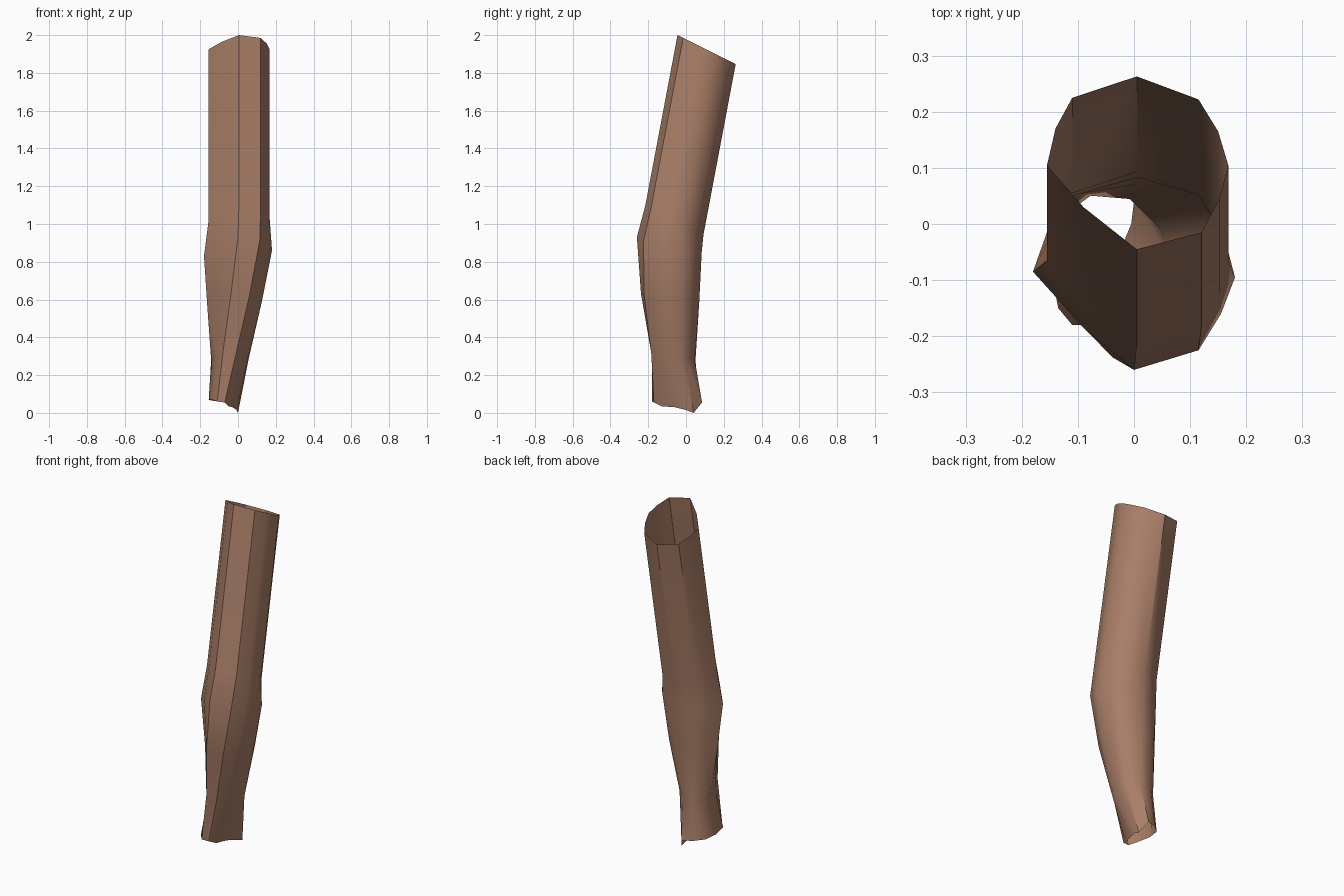
import bpy, bmesh, math

if "Cube" in bpy.data.objects:
    bpy.data.objects.remove(bpy.data.objects["Cube"])

skin = bpy.data.materials.new("warm brown")
skin.diffuse_color = (0.40, 0.21, 0.138, 1)
skin.use_nodes = True
skin.node_tree.nodes["Principled BSDF"].inputs["Base Color"].default_value = skin.diffuse_color

# Cross-sections, counter-clockwise from the front point
sleeve = [(.005, -.045), (.12, -.015), (.152, .045), (.168, .105), (.15, .165), (.115, .222),
          (.005, .263), (-.11, .225), (-.14, .17), (-.155, .105), (-.09, .03)]
elbow = [(0, -.26, .93), (.115, -.225, .91), (.155, -.16, .88), (.18, -.095, .86),
         (.155, 0, .85), (.12, .045, .85), (.005, .083, .85), (-.11, .05, .83),
         (-.15, 0, .82), (-.18, -.085, .83), (-.09, -.185, .88)]
wrist = [(-.11, -.18, .06), (-.07, -.17, .055), (-.05, -.13, .035), (-.03, -.06, .03),
         (-.005, 0, .015), (0, .04, 0), (-.03, .085, .055), (-.09, .065, .06),
         (-.14, .02, .065), (-.155, -.05, .07), (-.135, -.15, .07)]


def upper(dy, dz):
    """Slanted ring of the upper arm, slid along its axis."""
    return [(x, y + dy, 2 - (y + .045) * .5 + dz) for x, y in sleeve]


def forearm(z, cx, cy, sx, sy, turn):
    """Elbow ring shrunk, twisted and moved down the forearm."""
    c, s = math.cos(turn), math.sin(turn)
    ring = []
    for x, y, h in elbow:
        u, v = x, y + .09
        ring.append((cx + sx * (u * c - v * s), cy + sy * (u * s + v * c), z + (h - .87) * .5))
    return ring


rings = [upper(0, 0), upper(-.17, -.9), elbow,
         forearm(.6, -.018, -.085, .82, .91, math.radians(-8)),
         forearm(.3, -.045, -.068, .58, .70, math.radians(-20)),
         wrist]

# Open-ended arm tube
bm = bmesh.new()
loops = [[bm.verts.new(p) for p in ring] for ring in rings]
n = len(sleeve)
for a, b in zip(loops, loops[1:]):
    for i in range(n):
        j = (i + 1) % n
        bm.faces.new((a[i], b[i], b[j], a[j]))
mesh = bpy.data.meshes.new("arm")
bm.to_mesh(mesh)
bm.free()
mesh.materials.append(skin)
arm = bpy.data.objects.new("arm", mesh)
bpy.context.collection.objects.link(arm)
bpy.context.view_layer.objects.active = arm
arm.select_set(True)
bpy.ops.object.shade_smooth_by_angle(angle=math.radians(40))
